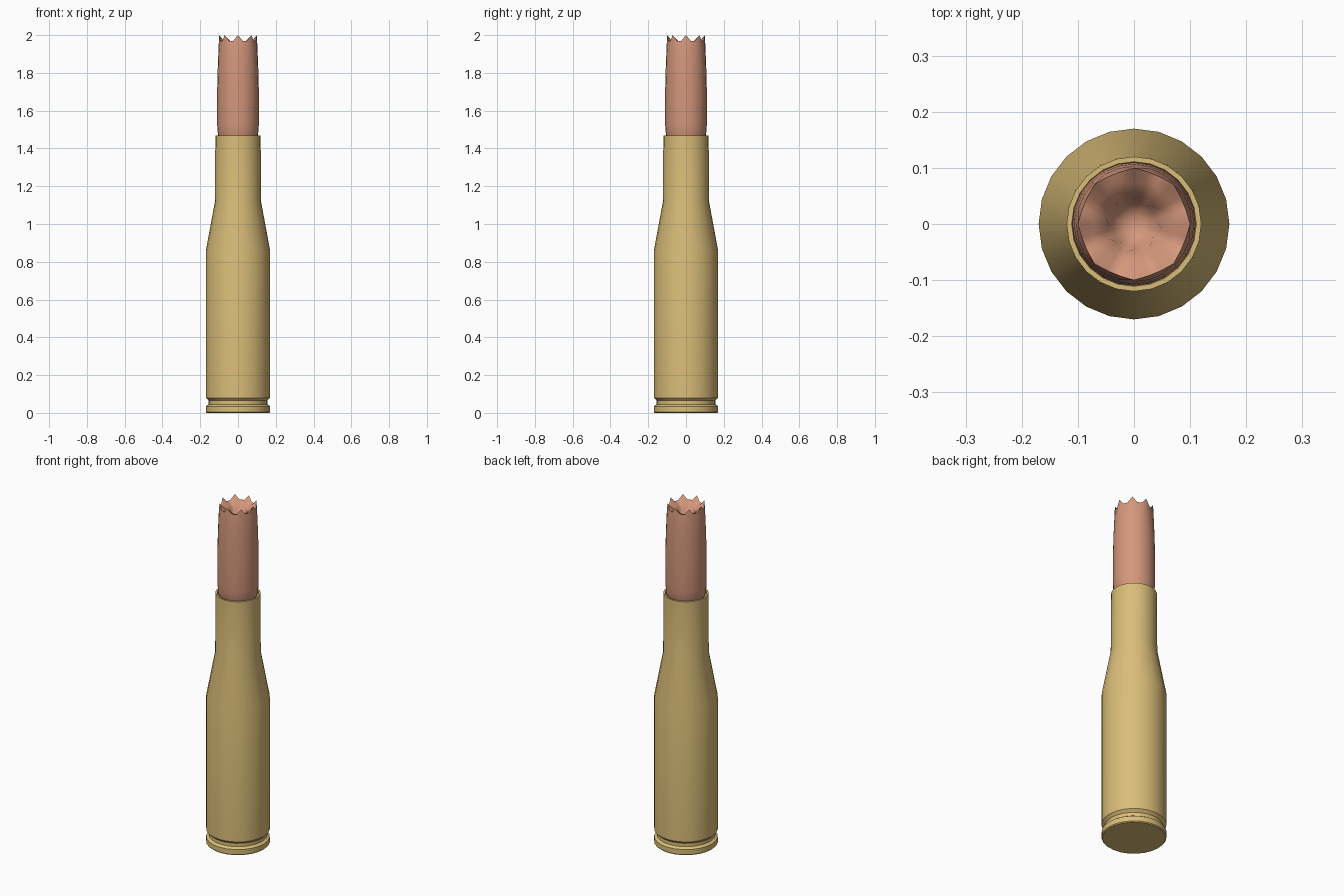
import bpy
import bmesh
import math

SIDES = 24

cube = bpy.data.objects.get("Cube")
if cube:
    bpy.data.objects.remove(cube, do_unlink=True)


def material(name, colour):
    mat = bpy.data.materials.new(name)
    mat.use_nodes = True
    mat.diffuse_color = colour
    bsdf = next(n for n in mat.node_tree.nodes if n.type == "BSDF_PRINCIPLED")
    bsdf.inputs["Base Color"].default_value = colour
    return mat


def lathe(name, rings, mat, angle):
    """Spin rings about z; a ring is (r, z) or (tip r, tip z, valley r, valley z)."""
    bm = bmesh.new()
    loops = []
    for ring in rings:
        loop = []
        for i in range(SIDES):
            r, z = ring[:2] if i % 3 == 0 else ring[-2:]
            a = math.tau * i / SIDES
            loop.append(bm.verts.new((r * math.cos(a), r * math.sin(a), z)))
        loops.append(loop)
    for low, high in zip(loops, loops[1:]):
        for i in range(SIDES):
            j = (i + 1) % SIDES
            bm.faces.new((low[i], low[j], high[j], high[i]))
    bm.faces.new(loops[0][::-1])
    bm.faces.new(loops[-1])
    bmesh.ops.recalc_face_normals(bm, faces=bm.faces)
    mesh = bpy.data.meshes.new(name)
    bm.to_mesh(mesh)
    bm.free()
    mesh.materials.append(mat)
    obj = bpy.data.objects.new(name, mesh)
    bpy.context.collection.objects.link(obj)
    bpy.ops.object.select_all(action="DESELECT")
    obj.select_set(True)
    bpy.context.view_layer.objects.active = obj
    bpy.ops.object.shade_smooth_by_angle(angle=math.radians(angle))
    return obj


brass = material("brass", (0.70, 0.51, 0.19, 1))
copper = material("copper", (0.66, 0.31, 0.20, 1))

# Case: rim, extractor groove, body, shoulder, neck and open mouth
lathe("case", [
    (0.165, 0), (0.17, 0.005), (0.17, 0.035), (0.155, 0.045),
    (0.155, 0.065), (0.17, 0.08), (0.17, 0.86), (0.122, 1.12),
    (0.12, 1.468), (0.111, 1.468), (0.105, 1.44),
], brass, 35)

# Slug: rounded foot, straight wall, eight-pointed rim and hollow nose
lathe("slug", [
    (0.095, 1.44), (0.106, 1.47), (0.11, 1.52), (0.11, 1.72),
    (0.107, 1.83), (0.103, 1.93),
    (0.10, 2.0, 0.096, 1.97),
    (0.07, 1.965, 0.078, 1.965),
    (0.045, 1.945, 0.052, 1.945),
    (0.038, 1.90), (0.015, 1.885),
], copper, 50)
